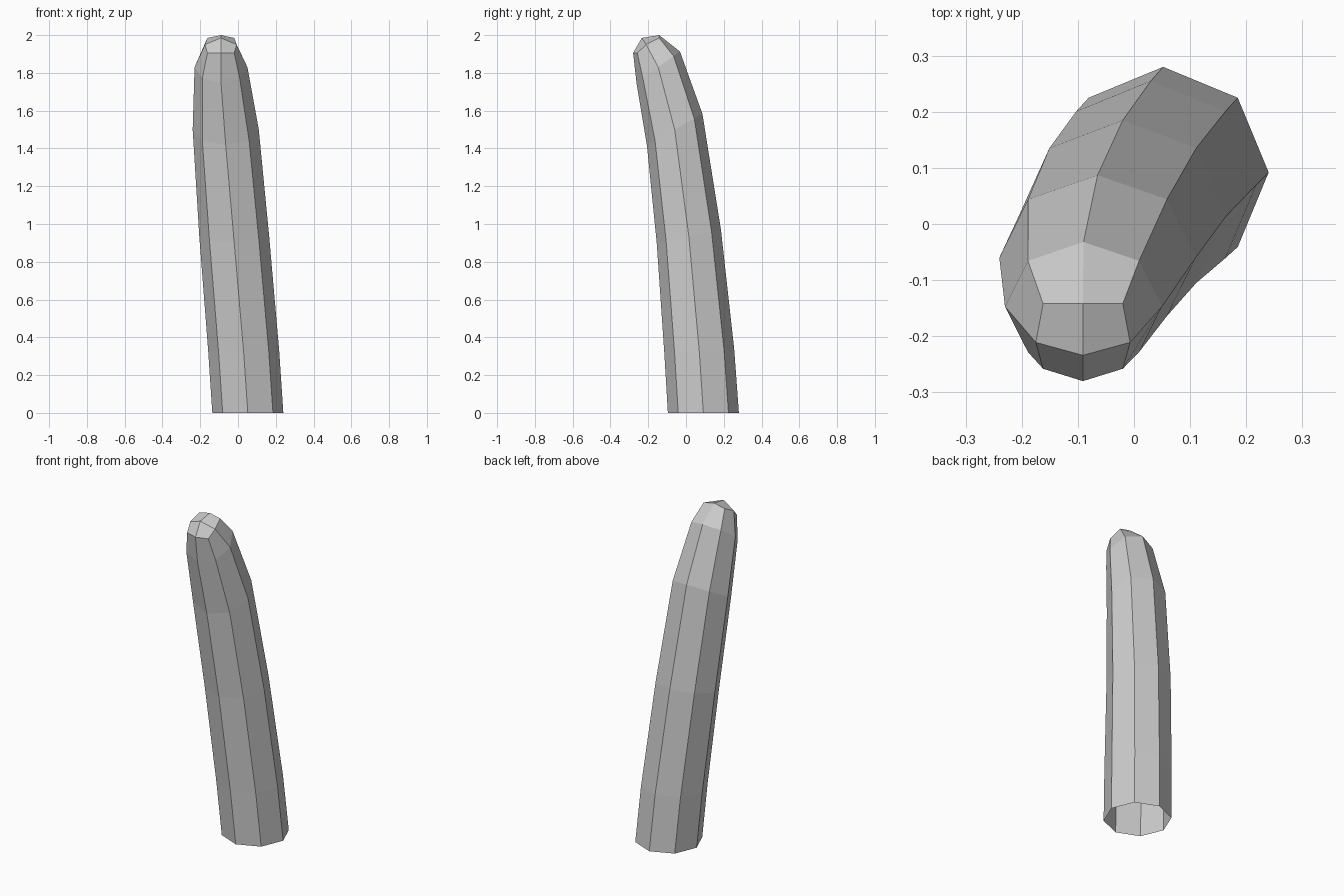
import bpy, bmesh
from math import sin, cos, pi

cube = bpy.data.objects.get("Cube")
if cube:
    bpy.data.objects.remove(cube, do_unlink=True)

SIDES = 8

# Single plain grey material
grey = bpy.data.materials.new("plain grey")
grey.use_nodes = True
colour = (0.6, 0.6, 0.6, 1)
grey.diffuse_color = colour
grey.node_tree.nodes["Principled BSDF"].inputs["Base Color"].default_value = colour

# Cross-sections up the bend: centre x, y, z, half width, half depth, rise at back
SECTIONS = [
    (0.052, 0.092, 0.0, 0.188, 0.188, 0.0),
    (0.03, 0.07, 0.33, 0.188, 0.185, 0.01),
    (-0.02, 0.015, 0.935, 0.185, 0.17, 0.035),
    (-0.065, -0.06, 1.5, 0.175, 0.147, 0.083),
    (-0.09, -0.147, 1.83, 0.14, 0.115, 0.083),
]
# Half of the squarish tip rim, back to front: offset from tip axis, y, z
TIP_X = -0.091
TIP_HALF = [(0, -0.142, 2.0), (0.071, -0.142, 1.985), (0.084, -0.211, 1.95),
            (0.071, -0.258, 1.905), (0, -0.28, 1.905)]

bm = bmesh.new()


def section_ring(cx, cy, cz, rx, ry, rise):
    """Tilted octagon, starting at the back and turning towards +x."""
    ring = []
    for i in range(SIDES):
        a = pi / 2 - 2 * pi * i / SIDES
        ring.append(bm.verts.new((cx + rx * cos(a), cy + ry * sin(a), cz + rise * sin(a))))
    return ring


rings = [section_ring(*s) for s in SECTIONS]
tip = [(TIP_X + x, y, z) for x, y, z in TIP_HALF]
tip += [(TIP_X - x, y, z) for x, y, z in TIP_HALF[-2:0:-1]]
rings.append([bm.verts.new(p) for p in tip])

# Side walls, open at the base
for low, high in zip(rings, rings[1:]):
    for i in range(SIDES):
        j = (i + 1) % SIDES
        bm.faces.new((low[i], low[j], high[j], high[i]))

# Rounded tip made of four quads about a centre point
crown = bm.verts.new((TIP_X, -0.234, 1.985))
rim = rings[-1]
for i in range(0, SIDES, 2):
    bm.faces.new((crown, rim[i], rim[i + 1], rim[(i + 2) % SIDES]))

bmesh.ops.recalc_face_normals(bm, faces=bm.faces)
# Make sure the shell faces outwards
crown.normal_update()
if crown.normal.z < 0:
    bmesh.ops.reverse_faces(bm, faces=bm.faces)

mesh = bpy.data.meshes.new("bent_post")
bm.to_mesh(mesh)
bm.free()
mesh.materials.append(grey)
post = bpy.data.objects.new("bent_post", mesh)
bpy.context.collection.objects.link(post)
